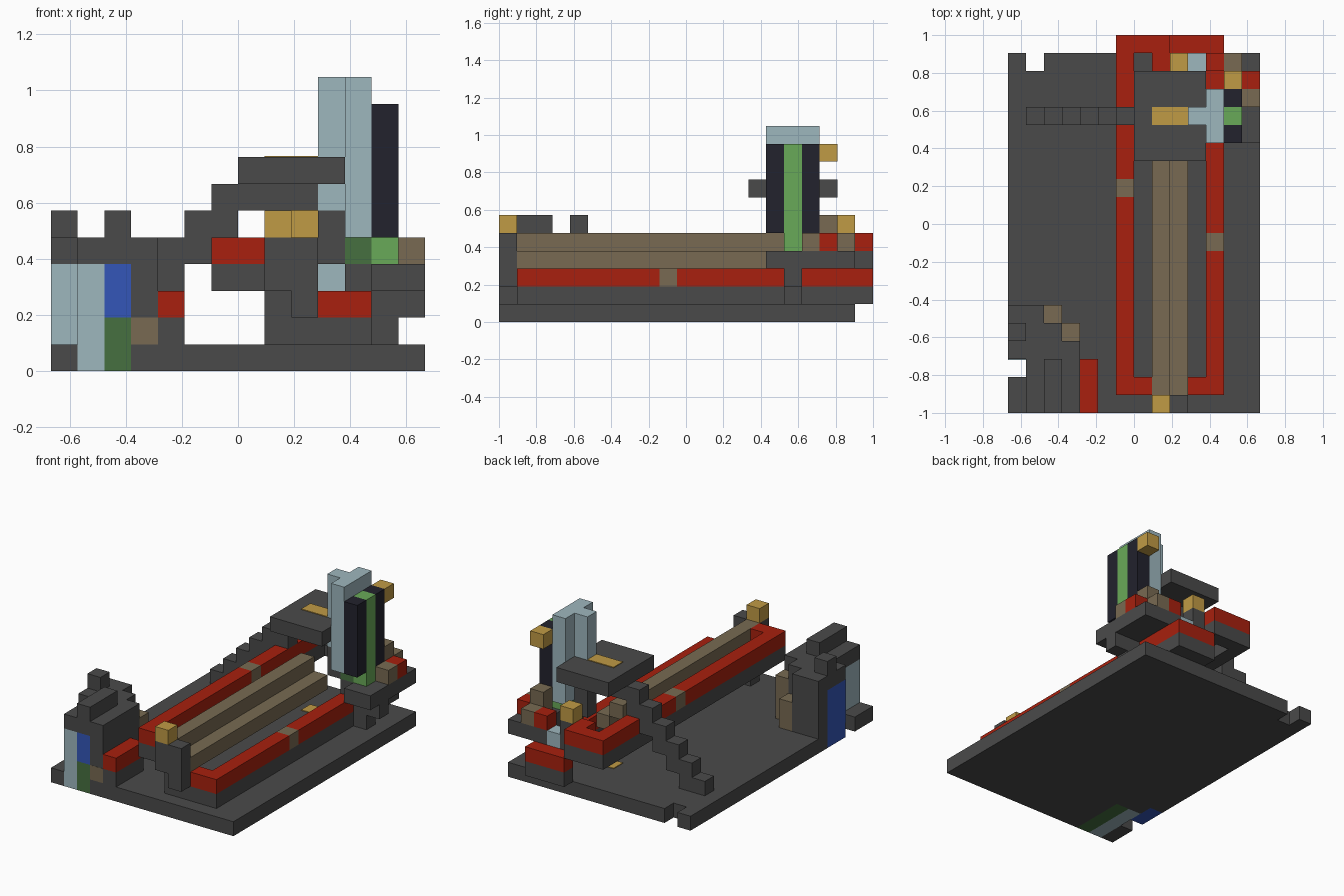
import bpy
import bmesh
from mathutils import Vector

UNIT = 2 / 21                      # one block
ORIGIN = Vector((-7, -10.5, 0))    # grid corner in blocks
PLATE = 0.05                       # painted plate thickness in blocks

cube = bpy.data.objects.get("Cube")
if cube:
    bpy.data.objects.remove(cube, do_unlink=True)


def material(name, hex_colour):
    def linear(c):
        return c / 12.92 if c <= 0.04045 else ((c + 0.055) / 1.055) ** 2.4
    rgb = [linear(v / 255) for v in bytes.fromhex(hex_colour)]
    mat = bpy.data.materials.new(name)
    mat.use_nodes = True
    mat.diffuse_color = (*rgb, 1)
    mat.node_tree.nodes["Principled BSDF"].inputs["Base Color"].default_value = (*rgb, 1)
    return mat


DARK = material("dark_grey", "4a4a4a")
RED = material("red", "a8200e")
BROWN = material("brown", "786a52")
YELLOW = material("ochre_yellow", "c09b45")
PALE = material("pale_blue", "9eb7be")
NAVY = material("navy_black", "22222d")
GREEN = material("green", "69aa58")
MOSS = material("dark_green", "467040")
BLUE = material("blue", "3456b8")


def box(name, mat, corner, size=(1, 1, 1)):
    """Block given by its low corner and size in grid units."""
    bm = bmesh.new()
    bmesh.ops.create_cube(bm, size=1)
    low, span = Vector(corner) + ORIGIN, Vector(size)
    for v in bm.verts:
        v.co = (low + (v.co + Vector((0.5, 0.5, 0.5))) * span) * UNIT
    mesh = bpy.data.meshes.new(name)
    bm.to_mesh(mesh)
    bm.free()
    mesh.materials.append(mat)
    obj = bpy.data.objects.new(name, mesh)
    bpy.context.collection.objects.link(obj)
    return obj


# Base slab with two edge notches
box("base_slab", DARK, (3, 0, 0), (11, 20, 1))
box("base_strip_inner", DARK, (2, 4, 0), (1, 16, 1))
box("base_strip_notched", DARK, (1, 4, 0), (1, 15, 1))
box("base_strip_outer", DARK, (0, 5, 0), (1, 15, 1))
box("base_front_tab", DARK, (0, 0, 0), (1, 2, 1))
box("base_stripe", YELLOW, (8, 16, 1), (2, 1, PLATE))

# Gatehouse in the front corner
box("gate_pale_wall", PALE, (1, 0, 0), (1, 4, 4))
box("gate_green_wall", MOSS, (2, 0, 0), (1, 4, 2))
box("gate_blue_wall", BLUE, (2, 0, 2), (1, 4, 2))
box("gate_blue_side", BLUE, (0, 3, 0), (1, 2, 4))
box("gate_pale_front", PALE, (0, 3 - PLATE, 1), (1, PLATE, 3))
box("gate_dark_wall", DARK, (3, 0, 1), (1, 4, 3))
box("gate_door", BROWN, (3, -PLATE / 5, 1), (1, PLATE / 5, 1))
box("gate_back_outer", DARK, (0, 5, 1), (1, 1, 3))
box("gate_back_middle", DARK, (1, 4, 1), (1, 2, 3))
box("gate_back_inner", DARK, (2, 4, 1), (1, 1, 3))
for column, (start, end) in enumerate([(3, 6), (0, 6), (0, 5), (0, 4)]):
    box("gate_roof", DARK, (column, start, 4), (1, end - start, 1))
box("gate_ridge", DARK, (2, 0, 5), (1, 3, 1))
box("gate_chimney", DARK, (0, 4, 5))
box("gate_step_tall", BROWN, (3, 4, 1), (1, 1, 3))
box("gate_step_low", BROWN, (2, 5, 1), (1, 1, 2))
box("gate_bench", DARK, (4, 0, 1), (1, 3, 1))
box("gate_bench_top", RED, (4, 0, 2), (1, 3, 1))


# Two half loops of rail, each a red strip on a dark strip
def rail(side, column, level, marker, front, back):
    box(side + "_rail_base", DARK, (column, 1, level), (1, 20, 1))
    top = level + 1
    box(side + "_rail_front", RED, (column, 1, top), (1, marker - 1, 1))
    box(side + "_rail_marker", BROWN, (column, marker, top))
    box(side + "_rail_rear", RED, (column, marker + 1, top), (1, 20 - marker, 1))
    for row, (start, count) in ((1, front), (20, back)):
        box(side + "_rail_end_base", DARK, (start, row, level), (count, 1, 1))
        box(side + "_rail_end", RED, (start, row, top), (count, 1, 1))


rail("high", 6, 3, 12, (7, 1), (7, 2))
rail("low", 11, 1, 9, (9, 2), (9, 2))

# Central stepped beam and its front post
box("beam_high", BROWN, (8, 1, 4), (1, 15, 1))
box("beam_low", BROWN, (9, 1, 3), (1, 15, 1))
box("beam_riser", DARK, (8, 1, 1), (1, 1, 2))
box("post_high", DARK, (8, 0, 3), (1, 1, 2))
box("post_low", DARK, (9, 0, 2), (1, 1, 3))
box("post_lamp", YELLOW, (8, 0, 5))

# Stairs up to the roof plate
box("stair_foot", DARK, (1, 16, 1))
for step in range(2, 7):
    box("stair_step", DARK, (step, 16, step - 1), (1, 1, 2))
box("stair_beam", DARK, (7, 16, 6), (3, 1, 1))
box("roof_plate", DARK, (7, 14, 7), (4, 5, 1))
box("roof_stripe", YELLOW, (8, 16, 8), (2, 1, PLATE))

# Tower
box("tower_support", DARK, (10, 16, 4), (1, 1, 2))
box("tower_pale_spine", PALE, (10, 16, 6), (1, 1, 5))
box("tower_pale_wall", PALE, (11, 15, 5), (1, 3, 6))
for row in (15, 17):
    box("tower_navy_panel", NAVY, (12, row, 5), (1, 1, 5))
box("tower_green_panel", GREEN, (12, 16, 4), (1, 1, 6))
box("tower_foot", MOSS, (11, 16, 4))
box("tower_foot_base", DARK, (11, 16, 3))
box("tower_lamp", YELLOW, (12, 18, 9))

# Rear shelf, its legs and its goods
box("shelf", DARK, (12, 15, 3), (2, 5, 1))
box("shelf_leg_inner", DARK, (12, 16, 1), (1, 1, 2))
box("shelf_leg_outer", DARK, (13, 16, 2))
box("shelf_bridge", DARK, (11, 19, 3))
box("shelf_end", DARK, (8, 19, 3), (2, 1, 1))
box("shelf_riser", DARK, (9, 19, 4))
goods = [
    ("brown", BROWN, (13, 17, 4)), ("red", RED, (13, 18, 4)),
    ("brown_rear", BROWN, (12, 19, 4)), ("brown_stack", BROWN, (12, 18, 4)),
    ("brown_stack_top", BROWN, (12, 18, 5)), ("red_rear", RED, (11, 19, 4)),
    ("pale", PALE, (10, 19, 3)), ("yellow", YELLOW, (9, 19, 5)),
    ("red_end", RED, (8, 19, 4)),
]
for label, mat, corner in goods:
    box("goods_" + label, mat, corner)
